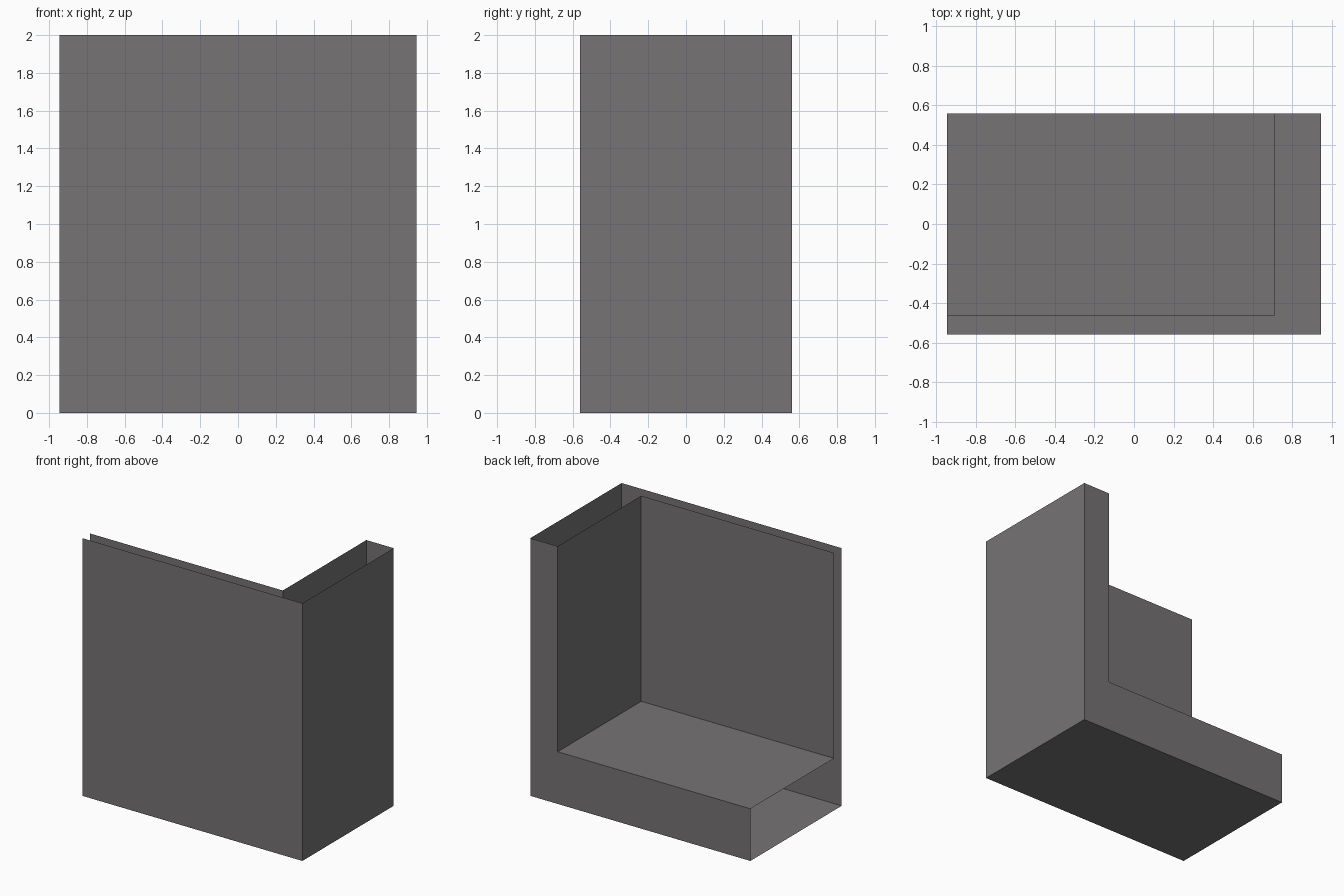
import bpy

if "Cube" in bpy.data.objects:
    bpy.data.objects.remove(bpy.data.objects["Cube"])

# Overall extents and inner cut-out
X, Y, H = 0.945, 0.56, 2.0
XI, YI, ZI = 0.71, -0.465, 0.405

grey = bpy.data.materials.new("warm grey")
grey.diffuse_color = (0.18, 0.172, 0.175, 1)
grey.use_nodes = True
grey.node_tree.nodes["Principled BSDF"].inputs["Base Color"].default_value = grey.diffuse_color


def sheet(name, pts):
    """Single flat sheet, points counter-clockwise seen from its outer side."""
    me = bpy.data.meshes.new(name)
    me.from_pydata(pts, [], [tuple(range(len(pts)))])
    me.materials.append(grey)
    ob = bpy.data.objects.new(name, me)
    bpy.context.collection.objects.link(ob)


# Outer shell: front, right side, base, L-shaped back (top and left end are open)
sheet("front_wall", [(-X, -Y, 0), (X, -Y, 0), (X, -Y, H), (-X, -Y, H)])
sheet("right_wall", [(X, -Y, 0), (X, Y, 0), (X, Y, H), (X, -Y, H)])
sheet("base", [(-X, -Y, 0), (-X, Y, 0), (X, Y, 0), (X, -Y, 0)])
sheet("back_edge", [(X, Y, 0), (-X, Y, 0), (-X, Y, ZI), (XI, Y, ZI), (XI, Y, H), (X, Y, H)])

# Inner corner: floor and two walls
sheet("inner_floor", [(-X, YI, ZI), (XI, YI, ZI), (XI, Y, ZI), (-X, Y, ZI)])
sheet("inner_front_wall", [(XI, YI, ZI), (-X, YI, ZI), (-X, YI, H), (XI, YI, H)])
sheet("inner_right_wall", [(XI, Y, ZI), (XI, YI, ZI), (XI, YI, H), (XI, Y, H)])
